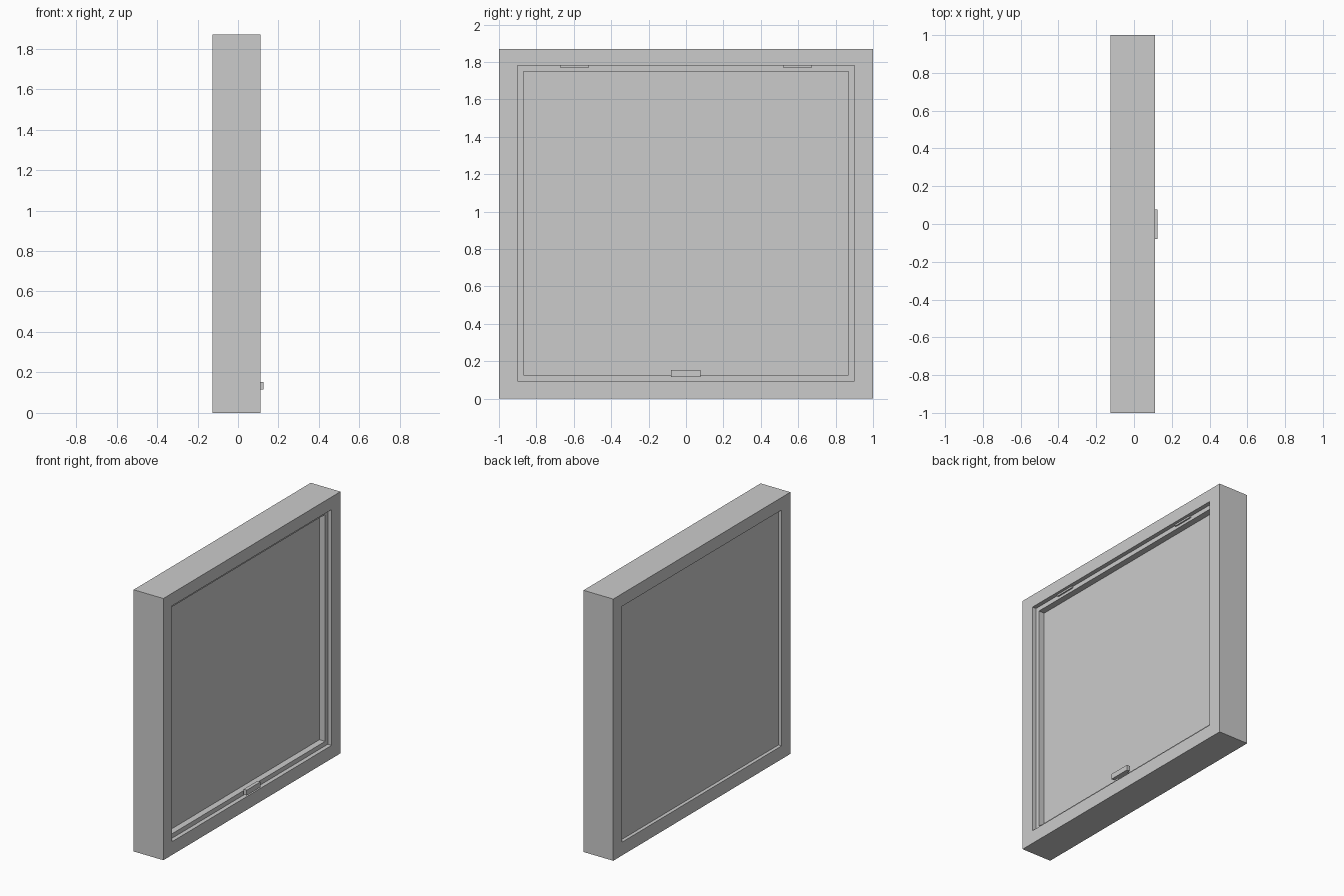
import bpy, bmesh

if "Cube" in bpy.data.objects:
    bpy.data.objects.remove(bpy.data.objects["Cube"])


def box(name, x, y, z):
    """Box from (min, max) ranges on each axis."""
    bm = bmesh.new()
    bmesh.ops.create_cube(bm, size=1)
    for v in bm.verts:
        for i, (a, b) in enumerate((x, y, z)):
            v.co[i] = a if v.co[i] < 0 else b
    return finish(name, bm)


def ring(name, x, outer, inner):
    """Rectangular frame; outer and inner are (half width, bottom, top)."""
    bm = bmesh.new()

    def loop(px, r):
        w, lo, hi = r
        return [bm.verts.new((px, a, b)) for a, b in ((-w, lo), (w, lo), (w, hi), (-w, hi))]

    loops = [loop(x[0], outer), loop(x[1], outer), loop(x[1], inner), loop(x[0], inner)]
    for k in range(4):
        p, q = loops[k], loops[(k + 1) % 4]
        for i in range(4):
            j = (i + 1) % 4
            bm.faces.new((p[i], p[j], q[j], q[i]))
    return finish(name, bm)


def finish(name, bm):
    bmesh.ops.recalc_face_normals(bm, faces=bm.faces)
    me = bpy.data.meshes.new(name)
    bm.to_mesh(me)
    bm.free()
    ob = bpy.data.objects.new(name, me)
    bpy.context.collection.objects.link(ob)
    return ob


opening = (0.90, 0.095, 1.78)
sash_hole = (0.87, 0.127, 1.748)

# Outer frame and the opening sash set back inside it
ring("window_frame", (-0.125, 0.11), (1.0, 0.0, 1.87), opening)
ring("sash", (0.0, 0.08), opening, sash_hole)

# Glass in the sash, and the panel closing the back of the opening
box("glass_pane", (0.02, 0.035), (-0.87, 0.87), (0.127, 1.748))
box("back_panel", (-0.10, -0.09), (-0.90, 0.90), (0.095, 1.78))

# Hinge plates along the top edge
for side, name in ((-1, "hinge_left"), (1, "hinge_right")):
    c = side * 0.597
    box(name, (0.06, 0.09), (c - 0.075, c + 0.075), (1.768, 1.78))

# Pull handle: grip bar on a short mount
box("handle_grip", (0.10, 0.125), (-0.08, 0.077), (0.115, 0.153))
box("handle_mount", (0.075, 0.10), (-0.05, 0.05), (0.118, 0.127))
